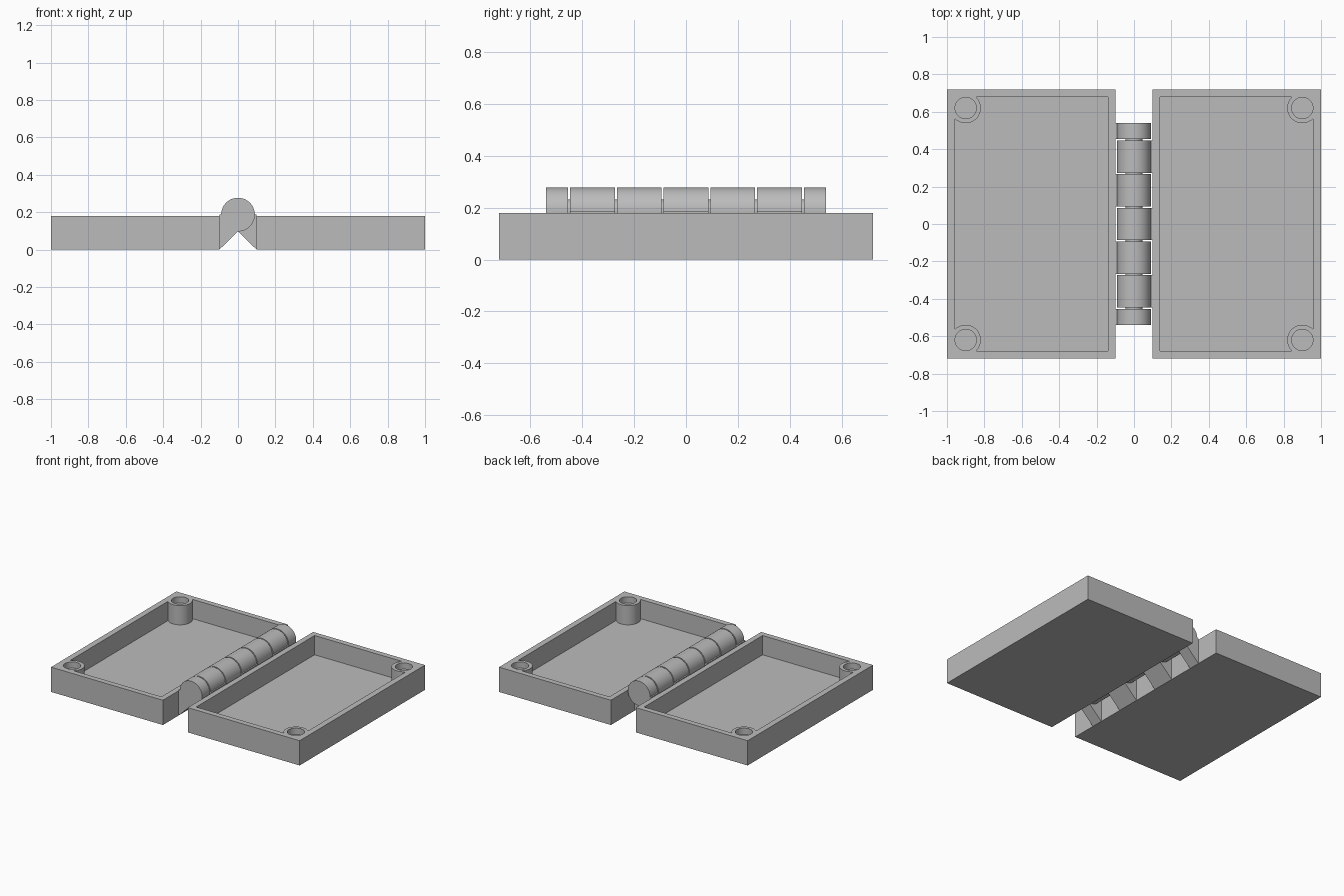
import bpy, bmesh
from math import sin, cos, radians, asin, acos, pi
from mathutils import Vector

cube = bpy.data.objects.get("Cube")
if cube:
    bpy.data.objects.remove(cube, do_unlink=True)

grey = bpy.data.materials.new("plain grey")
grey.use_nodes = True
grey.diffuse_color = (0.5, 0.5, 0.5, 1)
grey.node_tree.nodes["Principled BSDF"].inputs["Base Color"].default_value = (0.5, 0.5, 0.5, 1)


def arc(cx, cy, r, start, end, steps):
    """Points along an arc, angles in radians."""
    angles = [start + (end - start) * i / steps for i in range(steps + 1)]
    return [(cx + r * cos(a), cy + r * sin(a)) for a in angles]


def prism(name, outline, low, high, along="z"):
    """Extrude a closed outline along z (outline in xy) or y (outline in xz)."""
    bm = bmesh.new()
    if along == "z":
        verts = [bm.verts.new((a, b, low)) for a, b in outline]
        shift = Vector((0, 0, high - low))
    else:
        verts = [bm.verts.new((a, low, b)) for a, b in outline]
        shift = Vector((0, high - low, 0))
    base = bm.faces.new(verts)
    top = bmesh.ops.extrude_face_region(bm, geom=[base], use_keep_orig=True)
    bmesh.ops.translate(bm, vec=shift,
                        verts=[v for v in top["geom"] if isinstance(v, bmesh.types.BMVert)])
    bmesh.ops.recalc_face_normals(bm, faces=bm.faces)
    mesh = bpy.data.meshes.new(name)
    bm.to_mesh(mesh)
    bm.free()
    mesh.materials.append(grey)
    obj = bpy.data.objects.new(name, mesh)
    bpy.context.collection.objects.link(obj)
    return obj


def activate(obj):
    bpy.ops.object.select_all(action="DESELECT")
    obj.select_set(True)
    bpy.context.view_layer.objects.active = obj


def cut(obj, cutter):
    """Subtract the cutter, then discard it."""
    cutter.hide_render = True
    activate(obj)
    mod = obj.modifiers.new("cut", "BOOLEAN")
    mod.operation = "DIFFERENCE"
    mod.solver = "EXACT"
    mod.object = cutter
    bpy.ops.object.modifier_apply(modifier=mod.name)
    bpy.data.objects.remove(cutter, do_unlink=True)


def smooth(obj):
    activate(obj)
    bpy.ops.object.shade_smooth_by_angle(angle=radians(30))


HEIGHT, FLOOR = 0.18, 0.04
HALF_DEPTH, GAP = 0.72, 0.1
IN_NEAR, IN_FAR, IN_Y = 0.14, 0.957, 0.68
BOSS_X, BOSS_Y, BOSS_R, HOLE_R = 0.9, 0.62, 0.081, 0.057

# Trays: the cavity outline curves round a socket post in each outer corner
post_start = pi - asin((IN_Y - BOSS_Y) / BOSS_R)
post_end = 2 * pi - acos((IN_FAR - BOSS_X) / BOSS_R)
upper = [(IN_NEAR, IN_Y)] + arc(BOSS_X, BOSS_Y, BOSS_R, post_start, post_end, 32)
cavity = upper + [(x, -y) for x, y in reversed(upper)]
walls = [(GAP, -HALF_DEPTH), (1, -HALF_DEPTH), (1, HALF_DEPTH), (GAP, HALF_DEPTH)]

for side, s in (("left", 1), ("right", -1)):
    tray = prism(side + "_tray", [(s * x, y) for x, y in walls], 0, HEIGHT)
    cut(tray, prism("cavity_cutter", [(s * x, y) for x, y in cavity], FLOOR, HEIGHT + 0.1))
    for sy in (-1, 1):
        hole = arc(s * BOSS_X, sy * BOSS_Y, HOLE_R, 0, 2 * pi, 48)[:-1]
        cut(tray, prism("socket_cutter", hole, HEIGHT - 0.045, HEIGHT + 0.1))
    smooth(tray)

# Hinge knuckles: a barrel with a wedge-shaped arm, alternating sides
AXIS_Z, BARREL_R, CLEAR = 0.187, 0.09, 0.004
knuckle = arc(0, AXIS_Z, BARREL_R, -pi / 2, pi, 48) + [(-GAP, AXIS_Z), (-GAP, 0)]
stops = [-0.54, -0.45, -0.27, -0.09, 0.09, 0.27, 0.45, 0.54]
for i, (a, b) in enumerate(zip(stops, stops[1:])):
    s = 1 if i % 2 == 0 else -1
    low = a if i == 0 else a + CLEAR
    high = b if i == len(stops) - 2 else b - CLEAR
    smooth(prism(f"hinge_knuckle_{i + 1}", [(s * x, z) for x, z in knuckle], low, high, "y"))

# Pin running through the knuckles
smooth(prism("hinge_pin", arc(0, AXIS_Z, 0.045, 0, 2 * pi, 32)[:-1], -0.5, 0.5, "y"))
